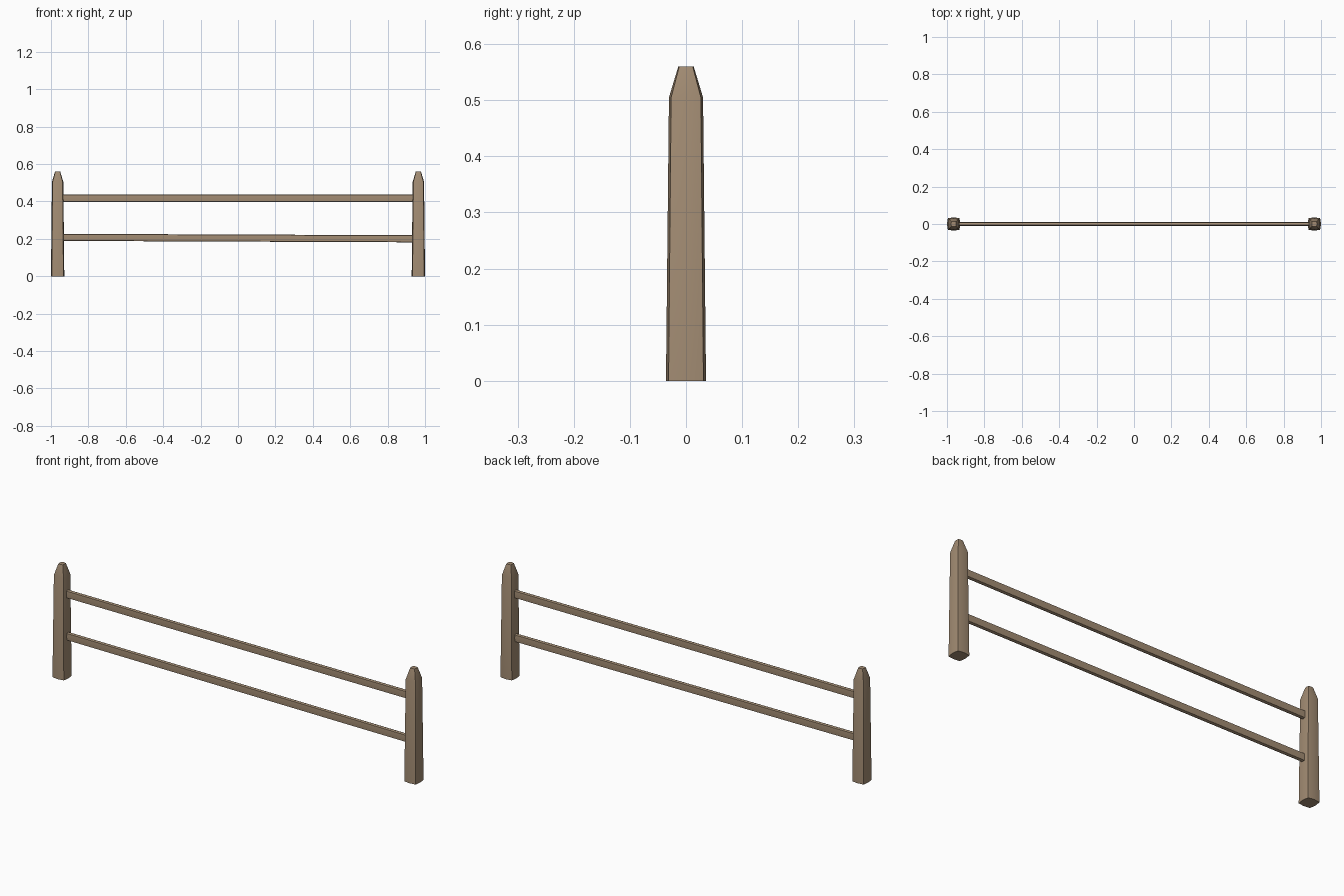
import bpy, bmesh, math
from mathutils import Vector

if "Cube" in bpy.data.objects:
    bpy.data.objects.remove(bpy.data.objects["Cube"])

wood = bpy.data.materials.new("wood")
wood.diffuse_color = (0.36, 0.26, 0.17, 1)
wood.use_nodes = True
wood.node_tree.nodes["Principled BSDF"].inputs["Base Color"].default_value = wood.diffuse_color


def bulged_ring(a, b, bulge, steps=2):
    """Rectangle of half size a x b whose sides bow out slightly."""
    corners = [(1, -1), (1, 1), (-1, 1), (-1, -1)]
    pts = []
    for i, (u, v) in enumerate(corners):
        u2, v2 = corners[(i + 1) % 4]
        for s in range(steps):
            t = s / steps
            k = 1 + (bulge - 1) * 4 * t * (1 - t)
            p, q = u + (u2 - u) * t, v + (v2 - v) * t
            pts.append((a * p * (k if u == u2 else 1),
                        b * q * (k if v == v2 else 1)))
    return pts


def loft(name, rings):
    """Skin a list of closed rings and cap both ends."""
    bm = bmesh.new()
    loops = [[bm.verts.new(p) for p in ring] for ring in rings]
    n = len(loops[0])
    for lo, hi in zip(loops, loops[1:]):
        for i in range(n):
            j = (i + 1) % n
            bm.faces.new((lo[i], lo[j], hi[j], hi[i]))
    bm.faces.new(loops[0][::-1])
    bm.faces.new(loops[-1])
    bmesh.ops.recalc_face_normals(bm, faces=bm.faces)
    mesh = bpy.data.meshes.new(name)
    bm.to_mesh(mesh)
    bm.free()
    mesh.materials.append(wood)
    ob = bpy.data.objects.new(name, mesh)
    bpy.context.collection.objects.link(ob)
    bpy.ops.object.select_all(action='DESELECT')
    ob.select_set(True)
    bpy.context.view_layer.objects.active = ob
    bpy.ops.object.shade_smooth_by_angle(angle=math.radians(25))
    return ob


# Posts: gently tapered with a chamfered point and flat tip
post_profile = [(0.0, 0.0357), (0.505, 0.0304), (0.56, 0.0138)]
for name, cx in (("left_post", -0.9643), ("right_post", 0.9643)):
    rings = []
    for z, h in post_profile:
        c = h / 1.15
        rings.append([(cx + x, y, z) for x, y in bulged_ring(c, c, 1.15)])
    loft(name, rings)

# Rails: slim bars let into the posts, the lower one sloping slightly
for name, z0, z1 in (("upper_rail", 0.417, 0.417), ("lower_rail", 0.208, 0.2005)):
    section = bulged_ring(0.0085, 0.0165, 1.15)
    rings = []
    for x in (-0.95, 0.95):
        zc = z0 if x < 0 else z1
        rings.append([(x, y, zc + z) for y, z in section])
    loft(name, rings)
